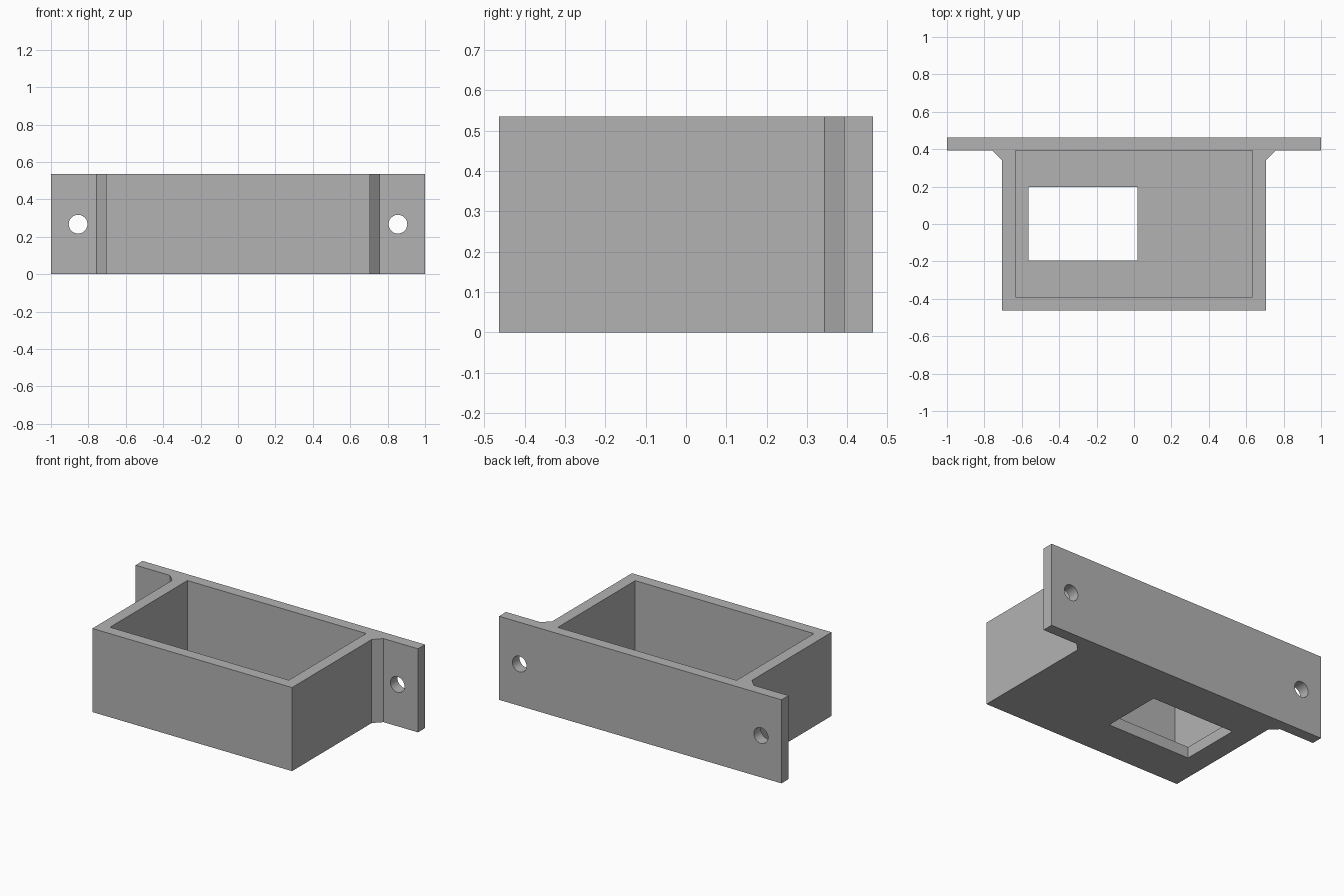
import bpy
import bmesh
from math import radians

if "Cube" in bpy.data.objects:
    bpy.data.objects.remove(bpy.data.objects["Cube"], do_unlink=True)

HEIGHT = 0.535
BACK, FRONT = 0.463, -0.463
FLANGE_FRONT = 0.392
FLOOR = 0.071

grey = bpy.data.materials.new("plain grey")
grey.use_nodes = True
colour = (0.45, 0.45, 0.45, 1)
grey.diffuse_color = colour
grey.node_tree.nodes["Principled BSDF"].inputs["Base Color"].default_value = colour


def prism(name, outline, z0, z1):
    """Extrude an outline in the xy plane from z0 to z1."""
    bm = bmesh.new()
    face = bm.faces.new([bm.verts.new((x, y, z0)) for x, y in outline])
    top = bmesh.ops.extrude_face_region(bm, geom=[face])["geom"]
    verts = [v for v in top if isinstance(v, bmesh.types.BMVert)]
    bmesh.ops.translate(bm, verts=verts, vec=(0, 0, z1 - z0))
    bmesh.ops.recalc_face_normals(bm, faces=bm.faces)
    mesh = bpy.data.meshes.new(name)
    bm.to_mesh(mesh)
    bm.free()
    mesh.materials.append(grey)
    obj = bpy.data.objects.new(name, mesh)
    bpy.context.collection.objects.link(obj)
    return obj


def rectangle(x0, x1, y0, y1):
    return [(x0, y0), (x1, y0), (x1, y1), (x0, y1)]


def cut(target, cutter):
    """Subtract a hidden cutter from the target."""
    cutter.hide_render = True
    cutter.hide_viewport = True
    mod = target.modifiers.new(cutter.name, "BOOLEAN")
    mod.operation = "DIFFERENCE"
    mod.solver = "EXACT"
    mod.object = cutter


# Box and mounting flange, with chamfered corners between them
half = [(0.707, FRONT), (0.707, 0.343), (0.756, FLANGE_FRONT),
        (1, FLANGE_FRONT), (1, BACK)]
outline = half + [(-x, y) for x, y in reversed(half)]
bracket = prism("mounting_box", outline, 0, HEIGHT)

# Screw holes through both ends of the flange
for side, x in (("left", 0.855), ("right", -0.855)):
    bpy.ops.mesh.primitive_cylinder_add(
        vertices=48, radius=0.05, depth=0.3,
        location=(x, 0.43, HEIGHT / 2), rotation=(radians(90), 0, 0))
    hole = bpy.context.object
    hole.name = side + "_screw_hole_cutter"
    hole.data.materials.append(grey)
    cut(bracket, hole)

# Open cavity and the off-centre window in the floor
cut(bracket, prism("cavity_cutter", rectangle(-0.633, 0.633, -0.39, 0.392),
                   FLOOR, HEIGHT + 0.1))
cut(bracket, prism("floor_window_cutter", rectangle(-0.565, 0.02, -0.195, 0.197),
                   -0.1, FLOOR + 0.1))

# Bake the cuts, remove the cutters and smooth only the round bores
bpy.context.view_layer.update()
evaluated = bracket.evaluated_get(bpy.context.evaluated_depsgraph_get())
baked = bpy.data.meshes.new_from_object(evaluated)
cutters = [m.object for m in bracket.modifiers]
bracket.modifiers.clear()
bracket.data = baked
for cutter in cutters:
    bpy.data.objects.remove(cutter, do_unlink=True)
bpy.ops.object.select_all(action="DESELECT")
bracket.select_set(True)
bpy.context.view_layer.objects.active = bracket
bpy.ops.object.shade_smooth_by_angle(angle=radians(30))
